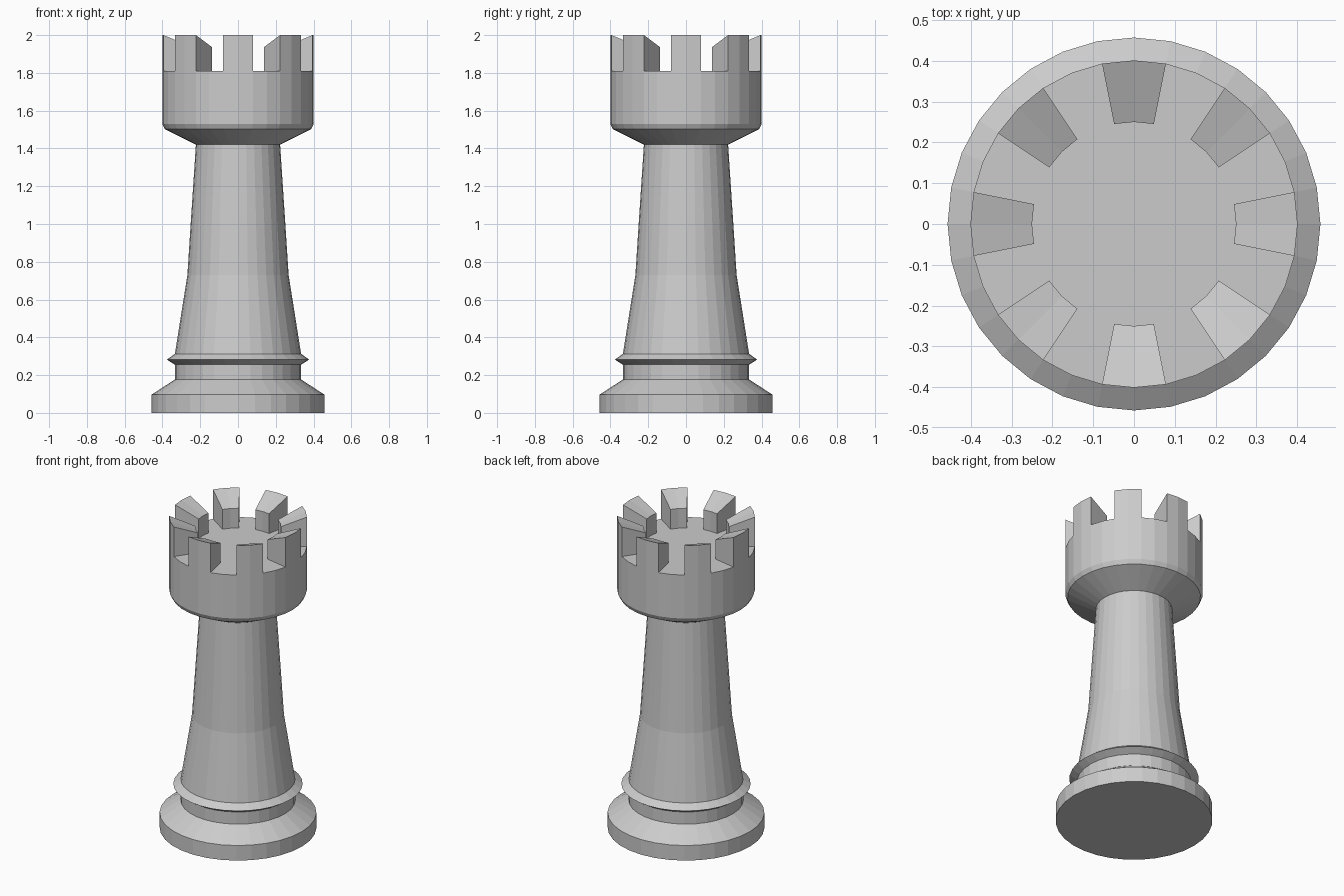
import bpy, bmesh, math

if "Cube" in bpy.data.objects:
    bpy.data.objects.remove(bpy.data.objects["Cube"])

SIDES = 32
STEP = 2 * math.pi / SIDES

stone = bpy.data.materials.new("grey stone")
stone.diffuse_color = (0.6, 0.6, 0.6, 1)
stone.use_nodes = True
stone.node_tree.nodes["Principled BSDF"].inputs["Base Color"].default_value = stone.diffuse_color


def point(radius, step, z):
    return (radius * math.cos(step * STEP), radius * math.sin(step * STEP), z)


def finish(bm, name):
    bmesh.ops.recalc_face_normals(bm, faces=bm.faces)
    mesh = bpy.data.meshes.new(name)
    bm.to_mesh(mesh)
    bm.free()
    mesh.materials.append(stone)
    obj = bpy.data.objects.new(name, mesh)
    bpy.context.collection.objects.link(obj)
    return obj


def lathe(name, profile):
    """Closed, flat-faced solid turned around z."""
    bm = bmesh.new()
    rings = [[bm.verts.new(point(r, i, z)) for i in range(SIDES)] for r, z in profile]
    for low, high in zip(rings, rings[1:]):
        for i in range(SIDES):
            j = (i + 1) % SIDES
            bm.faces.new((low[i], low[j], high[j], high[i]))
    bm.faces.new(rings[0][::-1])
    bm.faces.new(rings[-1])
    return finish(bm, name)


# Turned tower: foot, collar, ring, tapering shaft and flared head
lathe("tower", [
    (0.457, 0.0), (0.457, 0.097), (0.334, 0.177), (0.334, 0.255),
    (0.377, 0.282), (0.334, 0.313),
    (0.268, 0.73), (0.248, 1.04), (0.223, 1.42),
    (0.388, 1.503), (0.401, 1.53), (0.401, 1.81),
])

# Eight battlements, two sides wide, with tops sloping inward
INNER, OUTER = 0.25, 0.401
section = [(INNER, 1.81), (OUTER, 1.81), (OUTER, 2.0), (INNER, 1.937)]
bm = bmesh.new()
for k in range(8):
    slices = [[bm.verts.new(point(r, 4 * k + s, z)) for r, z in section]
              for s in (-1, 0, 1)]
    for a, b in zip(slices, slices[1:]):
        for i in (1, 2, 3):  # outer wall, top, inner wall
            j = (i + 1) % 4
            bm.faces.new((a[i], a[j], b[j], b[i]))
    bm.faces.new(slices[0])
    bm.faces.new(slices[-1][::-1])
finish(bm, "battlements")
